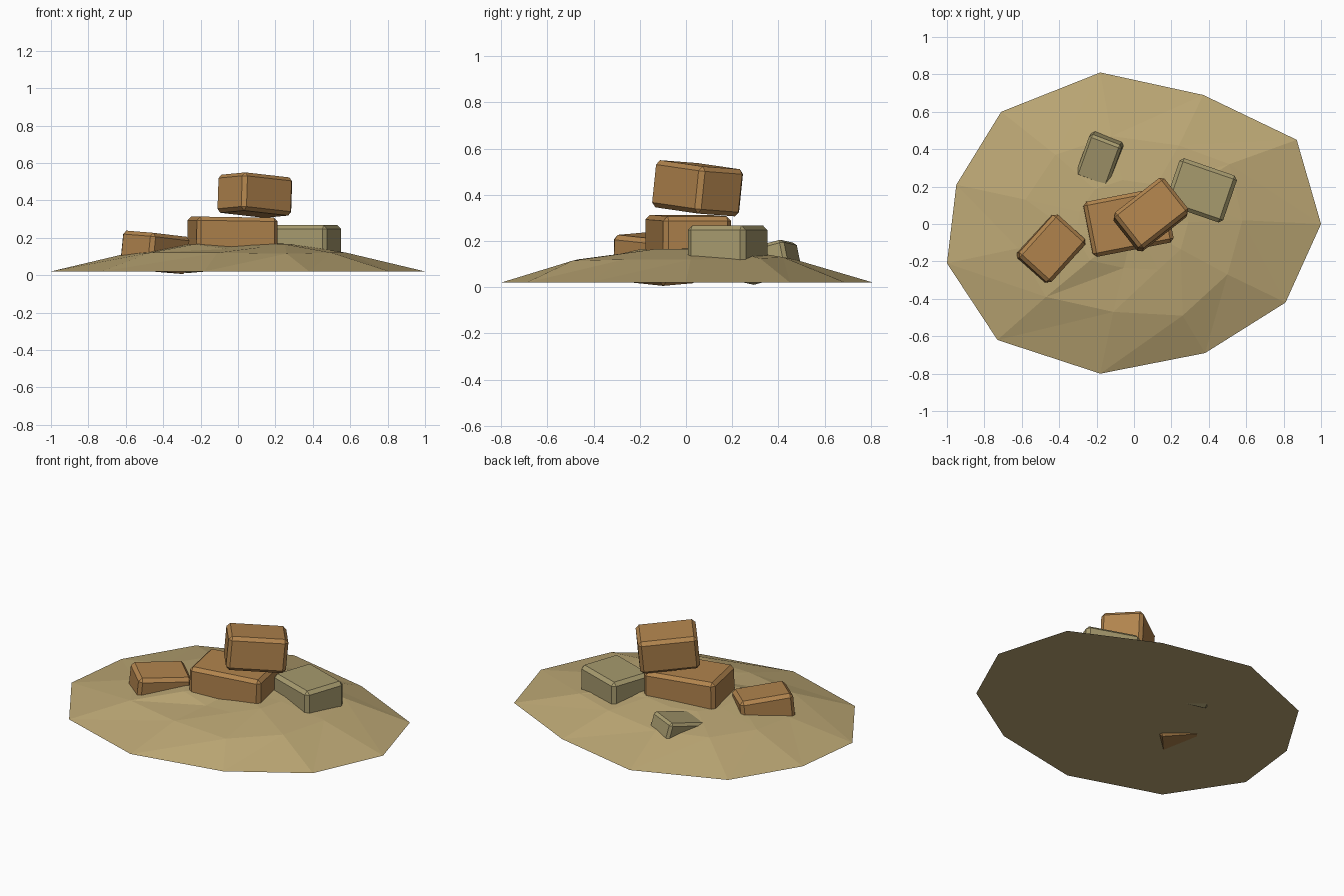
import bpy, bmesh, math
from mathutils import Matrix

if "Cube" in bpy.data.objects:
    bpy.data.objects.remove(bpy.data.objects["Cube"])


def material(name, rgb):
    m = bpy.data.materials.new(name)
    m.diffuse_color = (*rgb, 1)
    m.use_nodes = True
    m.node_tree.nodes["Principled BSDF"].inputs["Base Color"].default_value = m.diffuse_color
    return m


SAND = material("sand", (0.50, 0.385, 0.175))
BROWN = material("brown_stone", (0.44, 0.23, 0.075))
GREY = material("dull_stone", (0.385, 0.325, 0.155))


def finish(name, bm, mat):
    bmesh.ops.recalc_face_normals(bm, faces=bm.faces)
    mesh = bpy.data.meshes.new(name)
    bm.to_mesh(mesh)
    bm.free()
    mesh.materials.append(mat)
    ob = bpy.data.objects.new(name, mesh)
    bpy.context.collection.objects.link(ob)
    return ob


# Low mound: irregular rim, two rings and a peak
rim = [(1, 0), (.87, .45), (.37, .69), (-.18, .81), (-.71, .60), (-.95, .21),
       (-1, -.21), (-.73, -.62), (-.18, -.80), (.38, -.69), (.81, -.42)]
mid = [(.58, .02), (.51, .32), (.24, .42), (-.12, .47), (-.42, .37), (-.58, .13),
       (-.62, -.13), (-.47, -.39), (-.11, -.47), (.26, -.49), (.50, -.27)]
mid_z = [.12, .125, .13, .12, .12, .12, .11, .12, .12, .115, .12]
top_z = [.165, .17, .165, .16, .155, .155, .16, .165, .14, .15, .165]
bm = bmesh.new()
rings = [[bm.verts.new((x, y, .02)) for x, y in rim],
         [bm.verts.new((x, y, z)) for (x, y), z in zip(mid, mid_z)],
         [bm.verts.new((x * .5, y * .5, z)) for (x, y), z in zip(mid, top_z)]]
peak = bm.verts.new((0, 0, .17))
n = len(rim)
for i in range(n):
    j = (i + 1) % n
    for lo, hi in zip(rings, rings[1:]):
        bm.faces.new((lo[i], lo[j], hi[j]))
        bm.faces.new((lo[i], hi[j], hi[i]))
    bm.faces.new((rings[2][i], rings[2][j], peak))
bm.faces.new(rings[0][::-1])
finish("sand_mound", bm, SAND)


# Chamfered stone block, turned by yaw and sloped along its length and width
def block(name, mat, centre, size, yaw, slope_u=0, slope_v=0, chamfer=.02):
    bm = bmesh.new()
    bmesh.ops.create_cube(bm, size=1)
    bmesh.ops.scale(bm, vec=size, verts=bm.verts)
    bmesh.ops.bevel(bm, geom=bm.edges[:], offset=chamfer, segments=1,
                    affect='EDGES', profile=.5)
    rot = (Matrix.Rotation(math.radians(yaw), 4, 'Z')
           @ Matrix.Rotation(-math.atan(slope_u), 4, 'Y')
           @ Matrix.Rotation(math.atan(slope_v), 4, 'X'))
    bm.transform(Matrix.Translation(centre) @ rot)
    finish(name, bm, mat)


block("base_block", BROWN, (-.03, .01, .205), (.44, .30, .21), 11, -.015, .0)
block("top_block", BROWN, (.09, .05, .428), (.34, .245, .205), 38, -.09, -.06)
block("left_block", BROWN, (-.445, -.132, .122), (.31, .235, .20), 48, -.08, .06)
block("right_block", GREY, (.36, .18, .165), (.325, .265, .205), -19, .0, .0)
block("back_block", GREY, (-.18, .35, .108), (.185, .245, .135), -21, .08, .25, .015)
